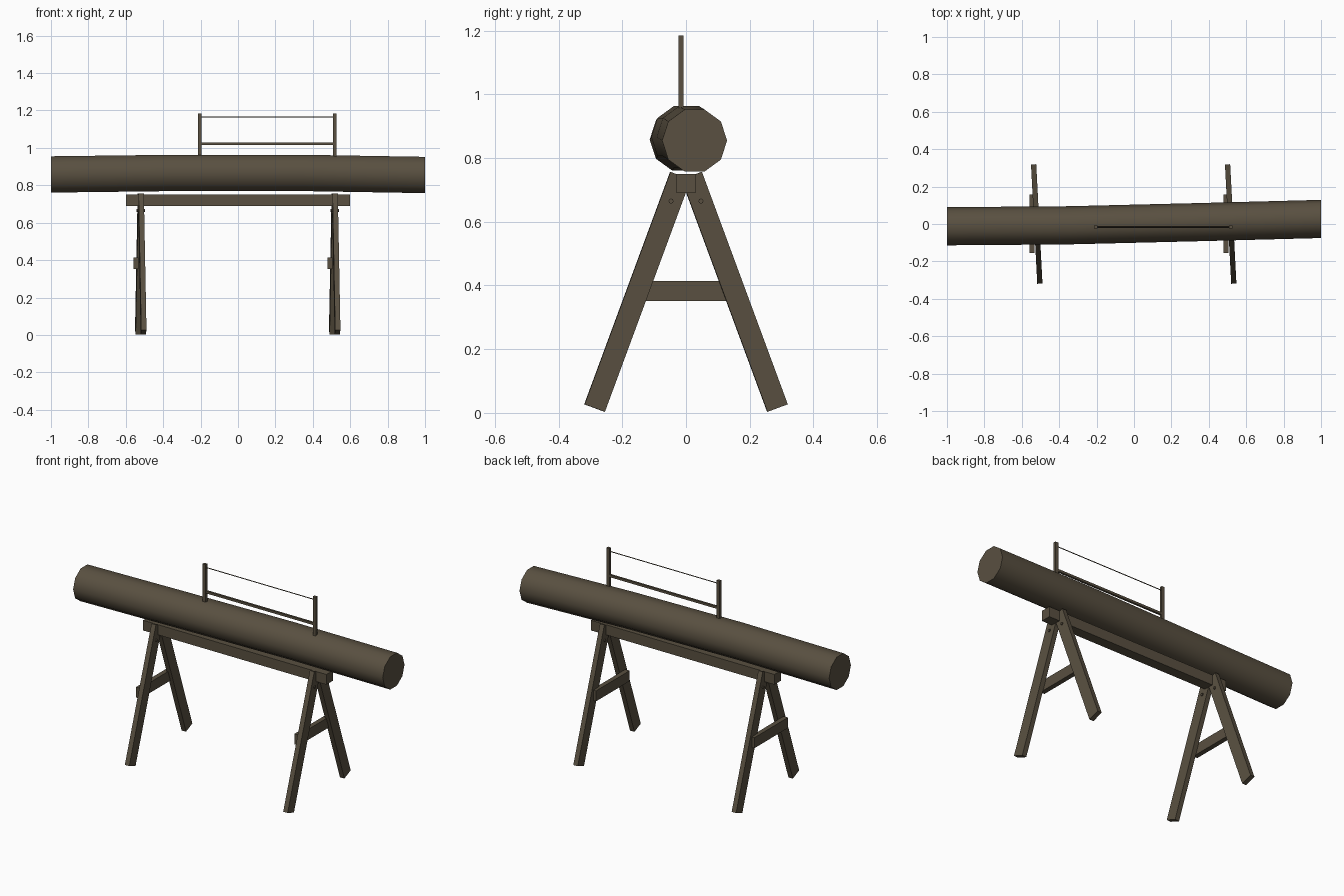
import bpy, bmesh, math
from mathutils import Matrix, Vector

if "Cube" in bpy.data.objects:
    bpy.data.objects.remove(bpy.data.objects["Cube"])

wood = bpy.data.materials.new("dark_wood")
wood.diffuse_color = (0.1, 0.08, 0.052, 1)
wood.use_nodes = True
wood.node_tree.nodes["Principled BSDF"].inputs["Base Color"].default_value = wood.diffuse_color


def finish(name, bm, smooth=False):
    bmesh.ops.recalc_face_normals(bm, faces=bm.faces)
    me = bpy.data.meshes.new(name)
    bm.to_mesh(me)
    bm.free()
    me.materials.append(wood)
    ob = bpy.data.objects.new(name, me)
    bpy.context.collection.objects.link(ob)
    if smooth:
        bpy.ops.object.select_all(action='DESELECT')
        ob.select_set(True)
        bpy.context.view_layer.objects.active = ob
        bpy.ops.object.shade_smooth_by_angle(angle=math.radians(45))
    return ob


def box(name, center, size, rot=Matrix()):
    bm = bmesh.new()
    m = Matrix.Translation(center) @ rot @ Matrix.Diagonal((*size, 1))
    bmesh.ops.create_cube(bm, size=1, matrix=m)
    return finish(name, bm)


def rod(name, center, radius, length, sides=8):
    bm = bmesh.new()
    m = Matrix.Translation(center) @ Matrix.Rotation(math.pi / 2, 4, 'Y')
    bmesh.ops.create_cone(bm, cap_ends=True, segments=sides, radius1=radius,
                          radius2=radius, depth=length, matrix=m)
    return finish(name, bm, True)


# Ten-sided log with a slight bend: (x, y, z) of each ring centre
bm = bmesh.new()
rings = []
for x, y, z in [(-1, -0.012, 0.858), (-0.35, -0.007, 0.866),
                (0.35, 0.01, 0.866), (1, 0.027, 0.855)]:
    rings.append([bm.verts.new((x, y + 0.102 * math.cos(a), z + 0.102 * math.sin(a)))
                  for a in [math.tau * i / 10 for i in range(10)]])
for a, b in zip(rings, rings[1:]):
    for i in range(10):
        j = (i + 1) % 10
        bm.faces.new((a[i], a[j], b[j], b[i]))
bm.faces.new(rings[0])
bm.faces.new(rings[-1])
finish("log", bm, True)

# Beam joining the trestles
box("beam", (0, 0, 0.72), (1.2, 0.06, 0.06))

# Trestles: two leaning legs, a cross brace and bolts each
lean = math.radians(20.3)
for side, cx in (("left", -0.52), ("right", 0.517)):
    turn = Matrix.Rotation(math.radians(3), 4, 'Z')
    for end, s in (("front", -1), ("back", 1)):
        mid = turn @ Vector((0, s * 0.1525, 0.38))
        box(f"{side}_{end}_leg", mid + Vector((cx, 0, 0)), (0.028, 0.068, 0.778),
            turn @ Matrix.Rotation(s * lean, 4, 'X'))
        rod(f"{side}_{end}_bolt", (cx - s * 0.0025, s * 0.047, 0.665), 0.008, 0.04)
    box(f"{side}_brace", (cx - 0.025, 0.002, 0.383), (0.028, 0.314, 0.062))

# Bow saw standing in the log: two posts, crossbar and thin wire
for side, x in (("left", -0.205), ("right", 0.517)):
    box(f"saw_{side}_post", (x, -0.016, 1.06), (0.02, 0.016, 0.25))
box("saw_crossbar", (0.156, -0.016, 1.022), (0.71, 0.012, 0.014))
rod("saw_wire", (0.156, -0.016, 1.165), 0.0025, 0.71, 6)
